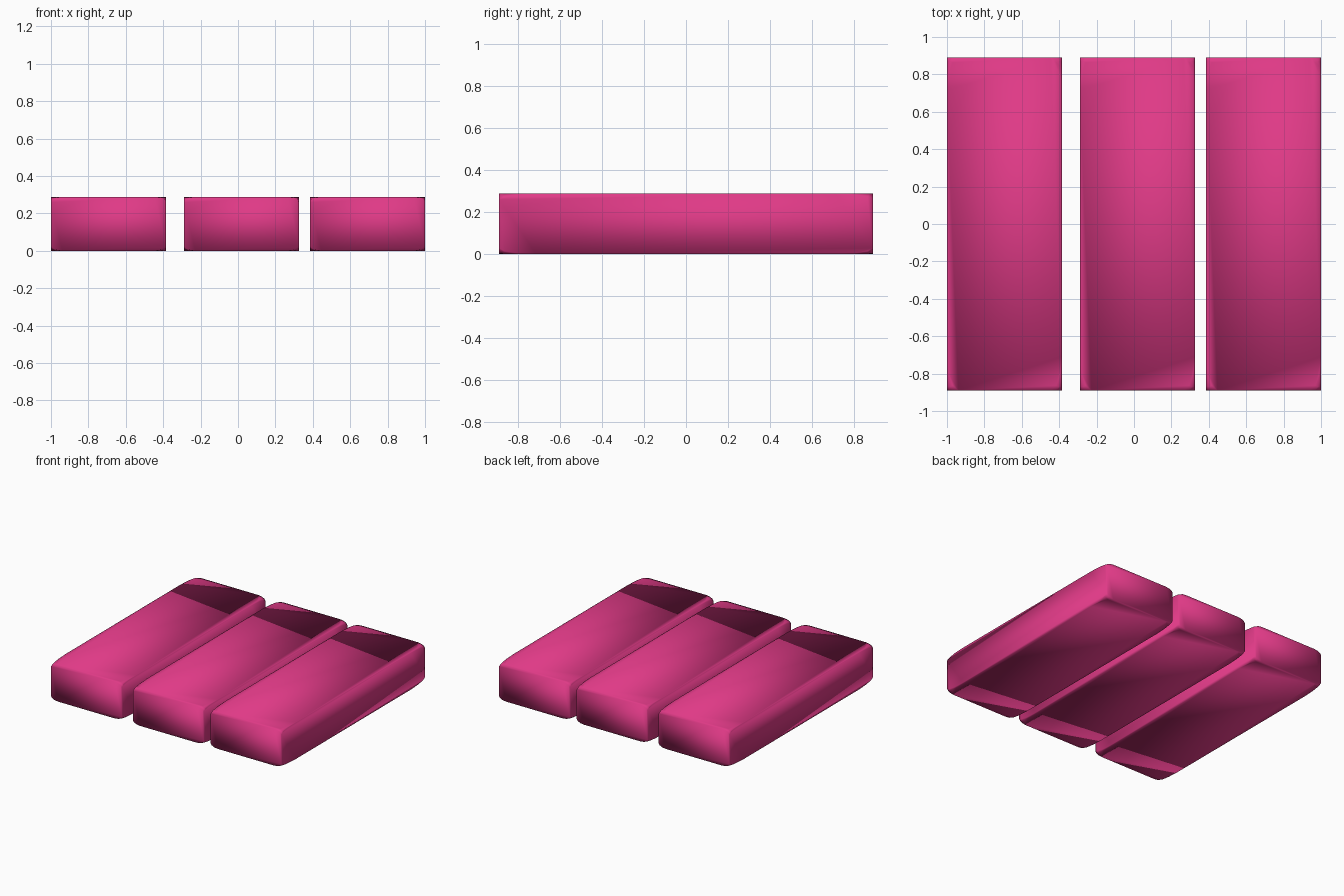
import bpy, bmesh
from mathutils import Matrix

if "Cube" in bpy.data.objects:
    bpy.data.objects.remove(bpy.data.objects["Cube"])

pink = bpy.data.materials.new("pink")
pink.diffuse_color = (0.74, 0.042, 0.24, 1.0)
pink.use_nodes = True
pink.node_tree.nodes["Principled BSDF"].inputs["Base Color"].default_value = pink.diffuse_color

WIDTH, DEPTH, HEIGHT = 0.615, 1.78, 0.288


def slab(name, x):
    """Long flat block whose eight corners are rounded, with soft shading."""
    bm = bmesh.new()
    bmesh.ops.create_cube(bm, size=1.0)
    # round only the corners, before stretching, so the rounding stretches too
    bmesh.ops.bevel(bm, geom=bm.verts[:], offset=0.1, offset_type='OFFSET',
                    segments=3, profile=0.5, affect='VERTICES')
    bmesh.ops.transform(bm, verts=bm.verts[:],
                        matrix=Matrix.Translation((x, 0, HEIGHT / 2))
                        @ Matrix.Diagonal((WIDTH, DEPTH, HEIGHT, 1)))
    bmesh.ops.recalc_face_normals(bm, faces=bm.faces[:])
    for f in bm.faces:
        f.smooth = True
    mesh = bpy.data.meshes.new(name)
    bm.to_mesh(mesh)
    bm.free()
    mesh.materials.append(pink)
    ob = bpy.data.objects.new(name, mesh)
    bpy.context.collection.objects.link(ob)


# three slabs side by side
for name, x in (("left_slab", -0.6925), ("middle_slab", 0.0185), ("right_slab", 0.6925)):
    slab(name, x)
